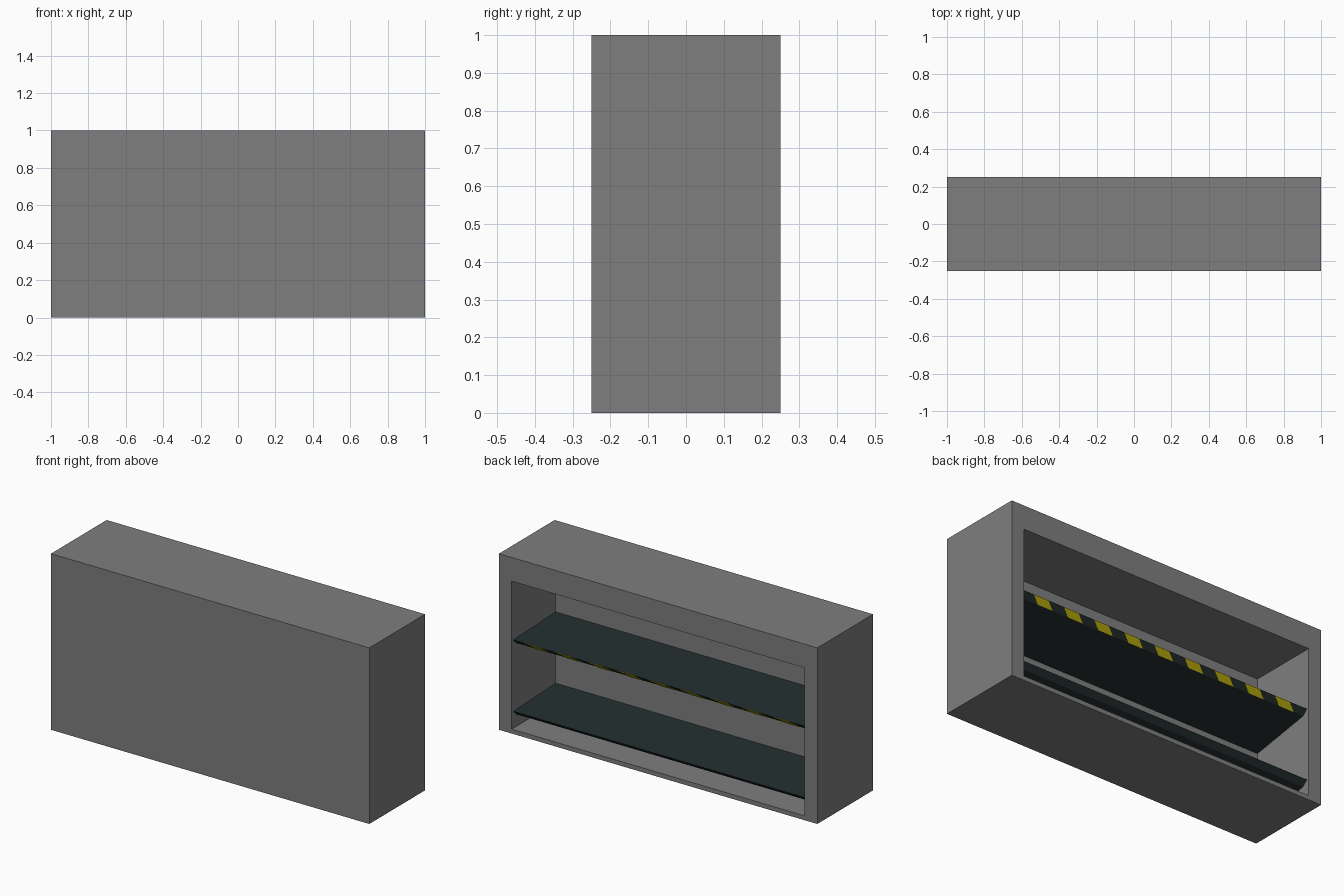
import bpy, bmesh
from mathutils import Vector

if "Cube" in bpy.data.objects:
    bpy.data.objects.remove(bpy.data.objects["Cube"])

def material(name, rgb):
    m = bpy.data.materials.new(name)
    m.diffuse_color = (*rgb, 1.0)
    m.use_nodes = True
    m.node_tree.nodes["Principled BSDF"].inputs["Base Color"].default_value = m.diffuse_color
    return m

grey = material("mid_grey", (0.21, 0.21, 0.215))
dark = material("dark_teal", (0.018, 0.029, 0.029))
yellow = material("warning_yellow", (0.60, 0.52, 0.005))

def finish(bm, name, mat):
    bmesh.ops.recalc_face_normals(bm, faces=bm.faces)
    me = bpy.data.meshes.new(name)
    bm.to_mesh(me)
    bm.free()
    ob = bpy.data.objects.new(name, me)
    ob.data.materials.append(mat)
    bpy.context.collection.objects.link(ob)
    return ob

def add_prism(bm, base, offset):
    """Closed prism from a base polygon moved along an offset."""
    f = bm.faces.new([bm.verts.new(p) for p in base])
    ext = bmesh.ops.extrude_face_region(bm, geom=[f], use_keep_orig=True)
    for v in ext["geom"]:
        if isinstance(v, bmesh.types.BMVert):
            v.co += Vector(offset)

# Casing: solid box with a recess opening on the back (+y) side
HALF, Z_LOW, Z_HIGH, Y_IN = 0.92, 0.025, 0.865, -0.145
bm = bmesh.new()
bmesh.ops.create_cube(bm, size=1)
for v in bm.verts:
    v.co = (v.co.x * 2, v.co.y * 0.5, v.co.z + 0.5)
bm.normal_update()
back = max(bm.faces, key=lambda f: f.calc_center_median().y)
bmesh.ops.inset_individual(bm, faces=[back], thickness=0.05)
for v in back.verts:
    v.co = (HALF if v.co.x > 0 else -HALF, 0.25, Z_HIGH if v.co.z > 0.5 else Z_LOW)
inner = bmesh.ops.extrude_discrete_faces(bm, faces=[back])["faces"][0]
for v in inner.verts:
    v.co.y = Y_IN
finish(bm, "casing", grey)

# Shelves: wedge profile (y, z), thick at the wall, slanted lip at the open side
TOP_LIP, LOW_LIP = (0.236, 0.526), (0.207, 0.498)
profile = [(Y_IN, 0.54), TOP_LIP, LOW_LIP, (Y_IN, 0.438)]
for name, drop in (("upper_shelf", 0.0), ("lower_shelf", 0.405)):
    bm = bmesh.new()
    add_prism(bm, [(-HALF, y, z - drop) for y, z in profile], (2 * HALF, 0, 0))
    finish(bm, name, dark)

# Slanted warning stripes: thin plates on the upper shelf lip
bm = bmesh.new()
W, SLANT = 0.048, 0.025
for i in range(9):
    c = -0.005 + (i - 4) * 0.195
    quad = [(c + SLANT - W, *TOP_LIP), (c + SLANT + W, *TOP_LIP),
            (c - SLANT + W, *LOW_LIP), (c - SLANT - W, *LOW_LIP)]
    add_prism(bm, quad, (0, 0.0014, -0.0014))
finish(bm, "warning_stripes", yellow)
